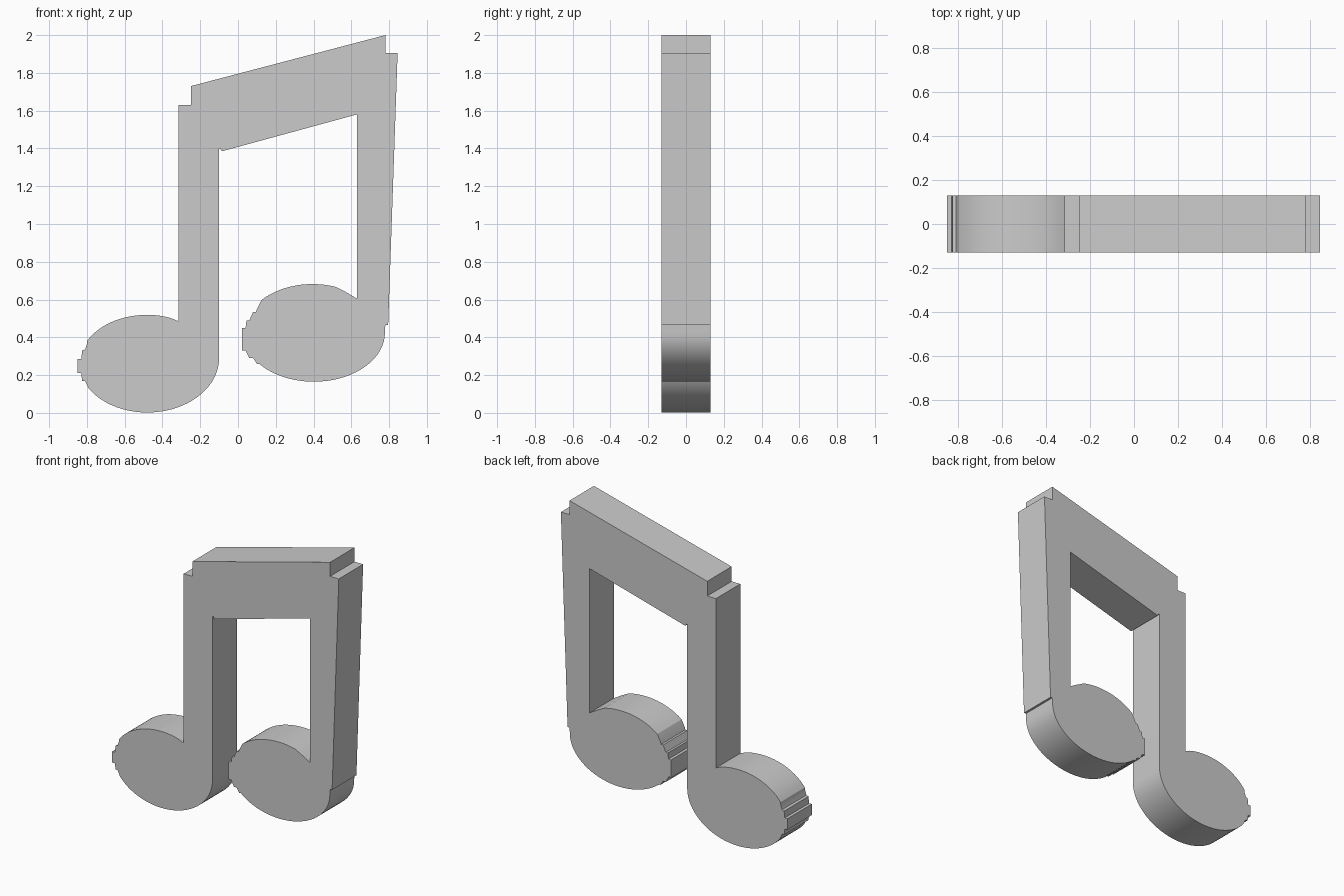
import bpy, bmesh
from math import cos, sin, radians

if "Cube" in bpy.data.objects:
    bpy.data.objects.remove(bpy.data.objects["Cube"])

HALF_DEPTH = 0.13


def arc(cx, cz, rx, rz, start, end, n):
    """Points along an ellipse, angles in degrees."""
    out = []
    for i in range(n + 1):
        a = radians(start + (end - start) * i / n)
        out.append((cx + rx * cos(a), cz + rz * sin(a)))
    return out


def extrude_profile(name, pts):
    """Solid plate from an x-z outline, centred on y."""
    bm = bmesh.new()
    face = bm.faces.new([bm.verts.new((x, -HALF_DEPTH, z)) for x, z in pts])
    geo = bmesh.ops.extrude_face_region(bm, geom=[face], use_keep_orig=True)
    moved = [g for g in geo["geom"] if isinstance(g, bmesh.types.BMVert)]
    bmesh.ops.translate(bm, verts=moved, vec=(0, 2 * HALF_DEPTH, 0))
    bmesh.ops.recalc_face_normals(bm, faces=bm.faces)
    mesh = bpy.data.meshes.new(name)
    bm.to_mesh(mesh)
    bm.free()
    obj = bpy.data.objects.new(name, mesh)
    bpy.context.collection.objects.link(obj)
    return obj


# Slanted beam and outer edge of the right stem
beam_top = [(-.315, 1.63), (-.25, 1.63), (-.25, 1.73), (.78, 2.0), (.78, 1.905),
            (.845, 1.905), (.795, .465), (.78, .465)]

# Right head: lower arc, stepped left tip, upper arc
right_head = arc(.402, .425, .376, .26, 0, -138, 26)
right_head += [(.115, .26), (.1, .26), (.08, .29), (.06, .29), (.04, .33),
               (.02, .33), (.02, .45), (.04, .45), (.045, .49), (.06, .49),
               (.08, .535), (.095, .535), (.1, .55)]
right_head += arc(.395, .425, .365, .257, 138, 70, 14) + [(.58, .635), (.63, .605)]

# Underside of the beam between the stems
beam_under = [(.63, 1.58), (-.085, 1.385), (-.095, 1.4), (-.1, 1.4)]

# Left head: lower arc, stepped left tip, upper arc
left_head = arc(-.48, .29, .38, .288, 0, -90, 18)
left_head += arc(-.48, .262, .36, .26, -95, -150, 10)
left_head += [(-.81, .17), (-.825, .17), (-.83, .21), (-.85, .21), (-.85, .285),
              (-.83, .285), (-.825, .33), (-.81, .335), (-.80, .365)]
left_head += arc(-.482, .262, .358, .257, 152, 74, 16) + [(-.35, .5), (-.315, .485)]

note = extrude_profile("beamed_note", beam_top + right_head + beam_under + left_head)

# Smooth the round rims, keep the corners sharp
bpy.context.view_layer.objects.active = note
note.select_set(True)
bpy.ops.object.shade_smooth_by_angle(angle=radians(20))
